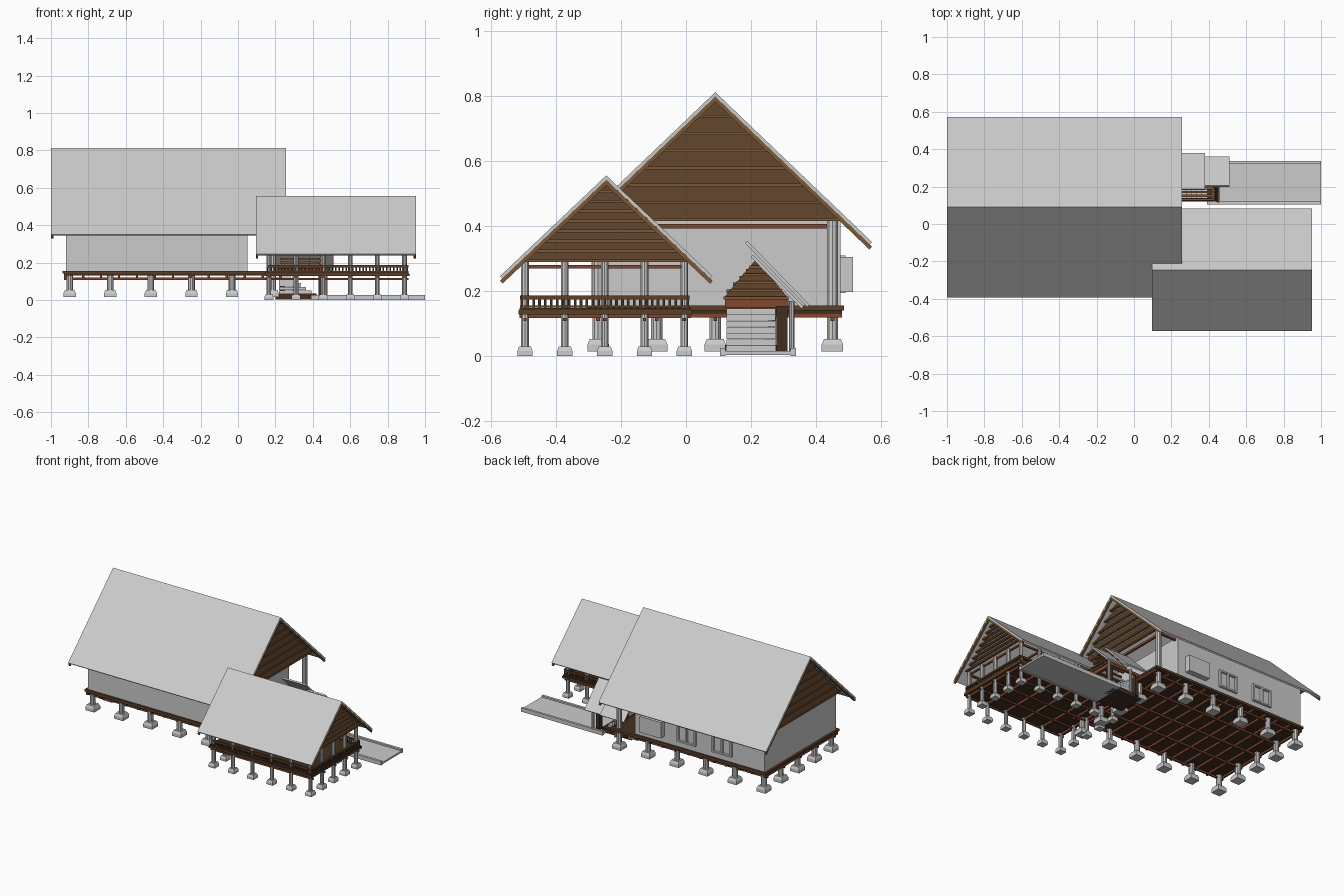
import bpy, bmesh, math
from mathutils import Vector

if "Cube" in bpy.data.objects:
    bpy.data.objects.remove(bpy.data.objects["Cube"])


def material(name, rgb):
    m = bpy.data.materials.new(name)
    m.diffuse_color = (*rgb, 1)
    m.use_nodes = True
    m.node_tree.nodes["Principled BSDF"].inputs["Base Color"].default_value = m.diffuse_color
    return m


DARK = material("dark_wood", (0.055, 0.028, 0.014))
WOOD = material("wood", (0.10, 0.05, 0.022))
TRIM = material("light_wood", (0.20, 0.095, 0.035))
RED = material("red_wood", (0.22, 0.065, 0.03))


def make(name, solids, mat=None):
    """One object out of a list of convex point sets."""
    bm = bmesh.new()
    for pts in solids:
        part = bmesh.new()
        vs = [part.verts.new(p) for p in pts]
        bmesh.ops.convex_hull(part, input=vs)
        bmesh.ops.dissolve_limit(part, angle_limit=0.02, verts=part.verts[:], edges=part.edges[:])
        tmp = bpy.data.meshes.new("tmp")
        part.to_mesh(tmp)
        part.free()
        bm.from_mesh(tmp)
        bpy.data.meshes.remove(tmp)
    bmesh.ops.recalc_face_normals(bm, faces=bm.faces[:])
    me = bpy.data.meshes.new(name)
    bm.to_mesh(me)
    bm.free()
    ob = bpy.data.objects.new(name, me)
    bpy.context.collection.objects.link(ob)
    if mat:
        me.materials.append(mat)
    return ob


def box(x0, x1, y0, y1, z0, z1):
    return [(x, y, z) for x in (x0, x1) for y in (y0, y1) for z in (z0, z1)]


def post(x, y, z0, z1, r, n=10):
    return [(x + r * math.cos(2 * math.pi * i / n), y + r * math.sin(2 * math.pi * i / n), z)
            for i in range(n) for z in (z0, z1)]


def footing(x, y, z, w, h):
    return [(x + sx * w * k, y + sy * w * k, z + dz) for sx in (-.5, .5) for sy in (-.5, .5)
            for k, dz in ((1, 0), (1, h * .55), (.78, h))]


def slope(x0, x1, ya, za, yb, zb, t):
    """Sloping slab from (ya, za) down to (yb, zb), thickness t below."""
    d = Vector((yb - ya, zb - za)).normalized()
    n = Vector((d.y, -d.x))
    if n.y > 0:
        n = -n
    return [(x, y + n.x * k, z + n.y * k) for x in (x0, x1)
            for y, z in ((ya, za), (yb, zb)) for k in (0, t)]


def roof(name, x0, x1, yc, zr, half, ze):
    grey, brown = [], []
    for s in (-1, 1):
        ye = yc + s * half
        grey.append(slope(x0, x1, yc, zr, ye, ze + .008, .010))
        for xa in (x0 + .001, x1 - .013):
            brown.append(slope(xa, xa + .012, yc, zr - .014, ye, ze - .006, .012))
    make(name + "_roof", grey)
    make(name + "_roof_edge_boards", brown, TRIM)


def gable(name, x, out, yc, z0, zr, pitch, n):
    """Stack of overlapping boards leaning outwards (out = +1 or -1)."""
    boards, strips = [], []
    h = (zr - z0) / n
    for i in range(n):
        a, b = z0 + i * h, z0 + (i + 1) * h
        wa, wb = (zr - a) / pitch, (zr - b) / pitch
        boards.append([(x + out * (o + t), yc + s * w, z) for s in (-1, 1) for t in (0, .008)
                       for w, z, o in ((wa, a, .02), (wb, b, 0))])
        xs = sorted((x + out * .018, x + out * .032))
        strips.append(box(*xs, yc - wa, yc + wa, a - .004, a + .005))
    make(name + "_gable_boards", boards, WOOD)
    make(name + "_gable_strips", strips, TRIM)


def perimeter(xs, ys):
    return [(x, y) for x in xs for y in ys
            if x in (xs[0], xs[-1]) or y in (ys[0], ys[-1])]


# main house: footings, posts, floor
mx = [-.9 + .217 * i for i in range(6)]
my = [-.27 + .18 * i for i in range(5)]
mp = perimeter(mx, my)
make("main_footings", [footing(x, y, .015, .066, .038) for x, y in mp])
make("main_posts", [post(x, y, .05, .425 if x == mx[-1] and y in (my[0], my[-1]) else .14, .018)
                    for x, y in mp])
make("main_floor", [box(-.93, .22, -.30, .48, .132, .153)], DARK)
make("main_floor_edge", [box(-.935, .225, y, y + .012, .141, .156) for y in (-.306, .474)]
     + [box(x, x + .012, -.306, .486, .141, .156) for x in (-.937, .217)], WOOD)
make("main_floor_beams", [box(-.93, .22, y - .006, y + .006, .108, .12) for y in my]
     + [box(-.93 + .096 * i, -.918 + .096 * i, -.30, .48, .119, .133) for i in range(13)], RED)

# main walls, windows, porch tie beam
make("main_walls", [box(-.92, .05, -.29, -.275, .15, .425), box(-.92, .05, .46, .475, .15, .425),
                    box(-.92, -.905, -.29, .475, .15, .425), box(.035, .05, -.29, .475, .15, .425)])
make("window_panel", [box(-.17, -.01, .475, .513, .197, .305)])
frames = []
for a, b in ((-.41, -.27), (-.68, -.535)):
    m = (a + b) / 2
    frames += [box(x, x + .012, .47, .49, .195, .31) for x in (a, m - .006, b - .012)]
    frames += [box(a, b, .47, .49, z, z + .01) for z in (.195, .30)]
make("window_frames", frames)
make("porch_beams", [box(.178, .192, -.27, .45, .392, .406),
                     box(.05, .2, .443, .457, .408, .42)], RED)
roof("main", -1, .257, .09, .812, .482, .343)
gable("main", .19, 1, .09, .42, .79, .965, 7)
gable("main_left", -.925, -1, .09, .42, .79, .965, 7)

# open pavilion: footings, posts, floor
px = [.165 + .145 * i for i in range(6)]
py = [-.495 + .1225 * i for i in range(5)]
pp = perimeter(px, py)
make("pavilion_footings", [footing(x, y, 0, .047, .03) for x, y in pp])
make("pavilion_posts", [post(x, y, .025, .292, .0125) for x, y in pp])
make("pavilion_floor", [box(.145, .912, -.512, .015, .131, .149)], DARK)
make("pavilion_floor_edge", [box(.143, .914, y, y + .01, .128, .142) for y in (-.515, .008)]
     + [box(x, x + .01, -.515, .018, .128, .142) for x in (.141, .906)], WOOD)
make("pavilion_floor_beams", [box(.145, .912, y - .005, y + .005, .108, .118) for y in py]
     + [box(x - .005, x + .005, -.512, .015, .117, .131) for x in px], RED)
make("pavilion_tie_beams", [box(px[0], px[-1], y - .005, y + .005, .270, .281) for y in (py[0], py[-1])]
     + [box(x - .005, x + .005, py[0], py[-1], .270, .281) for x in px], RED)

# pavilion railing on front, right and back
x0, x1, y0, y1 = .16, .905, -.505, .005
rails, bars = [], []
for z0, z1 in ((.174, .186), (.150, .156)):
    rails += [box(x0, x1, y0 - .006, y0 + .006, z0, z1), box(x1 - .006, x1 + .006, y0, y1, z0, z1),
              box(.32, x1, y1 - .006, y1 + .006, z0, z1)]
for i in range(42):
    x = x0 + (x1 - x0) * i / 41
    bars.append(box(x - .004, x + .004, y0 - .003, y0 + .003, .149, .176))
    if x > .32:
        bars.append(box(x - .004, x + .004, y1 - .003, y1 + .003, .149, .176))
for i in range(29):
    y = y0 + (y1 - y0) * i / 28
    bars.append(box(x1 - .003, x1 + .003, y - .004, y + .004, .149, .176))
make("railing_rails", rails, WOOD)
make("railing_bars", bars, DARK)
roof("pavilion", .095, .952, -.245, .556, .327, .238)
gable("pavilion", .885, 1, -.245, .293, .537, .96, 8)
gable("pavilion_left", .155, -1, -.245, .293, .537, .96, 8)

# entrance stairs climbing towards the porch
make("stair_steps", [box(.22, .42 - .028 * i, .125, .275, .015 + .019 * i, .033 + .019 * i)
                     for i in range(7)])
make("stair_base", [box(.2, .42, .12, .30, .004, .035)], DARK)
make("stair_posts", [box(.43, .455, .278, .312, .015, .155), box(.225, .25, .285, .312, .015, .155)], DARK)
make("stair_grey_posts", [post(x, .325, .01, .17, .009) for x in (.30, .47)])
make("stair_frame", [box(.43, .45, .12, .315, .15, .178), box(.22, .45, .295, .312, .155, .172),
                     box(.22, .45, .122, .138, .155, .172)], RED)

# stair roof: two covered panels at the back, bare battens on the front
make("stair_roof_panels", [slope(.2, .38, .188, .355, .38, .158, .010),
                           slope(.38, .51, .206, .312, .362, .153, .010)])
make("stair_roof_battens", [box(.225, .43, .125 + .02 * i, .137 + .02 * i, .195 + .021 * i, .205 + .021 * i)
                            for i in range(4)], TRIM)
gable("stair", .425, 1, .215, .178, .298, 1.2, 5)

# raised walkway with kerbs
make("walkway", [box(.39, 1, .107, .337, .004, .016)])
make("walkway_kerbs", [box(.39, 1, y, y + .016, 0, .026) for y in (.105, .322)])
